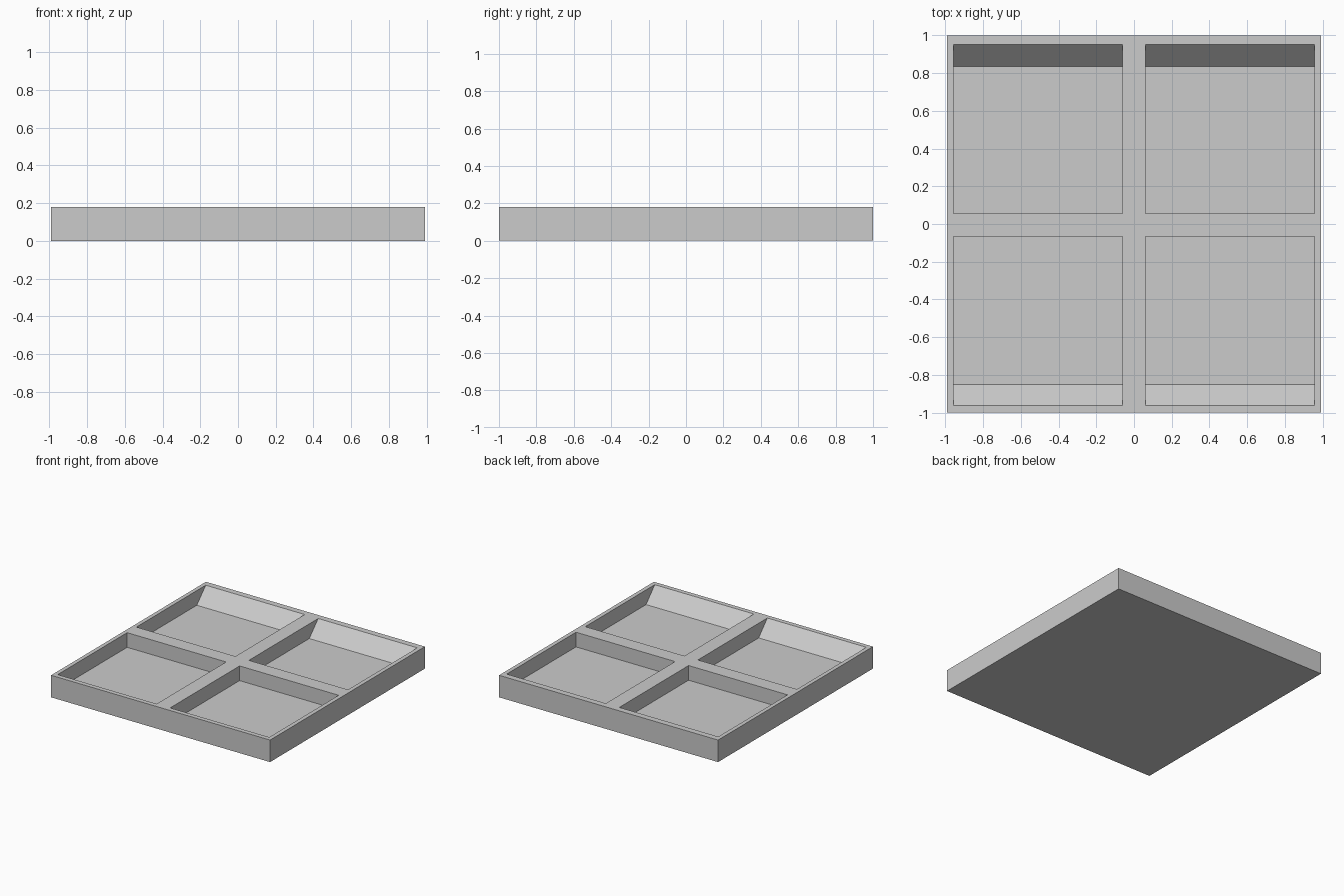
import bpy
import bmesh

old = bpy.data.objects.get("Cube")
if old:
    bpy.data.objects.remove(old, do_unlink=True)

WIDTH, DEPTH, HEIGHT, FLOOR = 1.98, 2.0, 0.18, 0.06

grey = bpy.data.materials.new("light_grey")
grey.use_nodes = True
colour = (0.6, 0.6, 0.6, 1)
grey.diffuse_color = colour
grey.node_tree.nodes["Principled BSDF"].inputs["Base Color"].default_value = colour


def prism(name, profile, x0, x1):
    """Extrude a (y, z) profile from x0 to x1."""
    bm = bmesh.new()
    face = bm.faces.new([bm.verts.new((x0, y, z)) for y, z in profile])
    grown = bmesh.ops.extrude_face_region(bm, geom=[face])["geom"]
    verts = [v for v in grown if isinstance(v, bmesh.types.BMVert)]
    bmesh.ops.translate(bm, verts=verts, vec=(x1 - x0, 0, 0))
    bmesh.ops.recalc_face_normals(bm, faces=bm.faces)
    mesh = bpy.data.meshes.new(name)
    bm.to_mesh(mesh)
    bm.free()
    mesh.materials.append(grey)
    obj = bpy.data.objects.new(name, mesh)
    bpy.context.collection.objects.link(obj)
    return obj


# Solid tray block
d = DEPTH / 2
tray = prism("tray", [(-d, 0), (d, 0), (d, HEIGHT), (-d, HEIGHT)],
             -WIDTH / 2, WIDTH / 2)

# Four pockets, each with a sloping wall on its outer end
cutters = []
for inner, foot, rim in ((0.055, 0.835, 0.95), (-0.065, -0.85, -0.962)):
    for side, x0, x1 in (("right", -0.957, -0.062), ("left", 0.06, 0.956)):
        end = "back" if rim > 0 else "front"
        top = HEIGHT + 0.1
        profile = [(inner, FLOOR), (foot, FLOOR), (rim, HEIGHT), (rim, top), (inner, top)]
        cutter = prism(f"{end}_{side}_pocket_cutter", profile, x0, x1)
        cutter.hide_render = True
        cutters.append(cutter)
        cut = tray.modifiers.new(f"{end}_{side}_pocket", "BOOLEAN")
        cut.operation = "DIFFERENCE"
        cut.solver = "EXACT"
        cut.object = cutter

# Bake the cuts and drop the cutters
bpy.context.view_layer.update()
graph = bpy.context.evaluated_depsgraph_get()
carved = bpy.data.meshes.new_from_object(tray.evaluated_get(graph))
tray.modifiers.clear()
tray.data = carved
for cutter in cutters:
    bpy.data.objects.remove(cutter, do_unlink=True)
